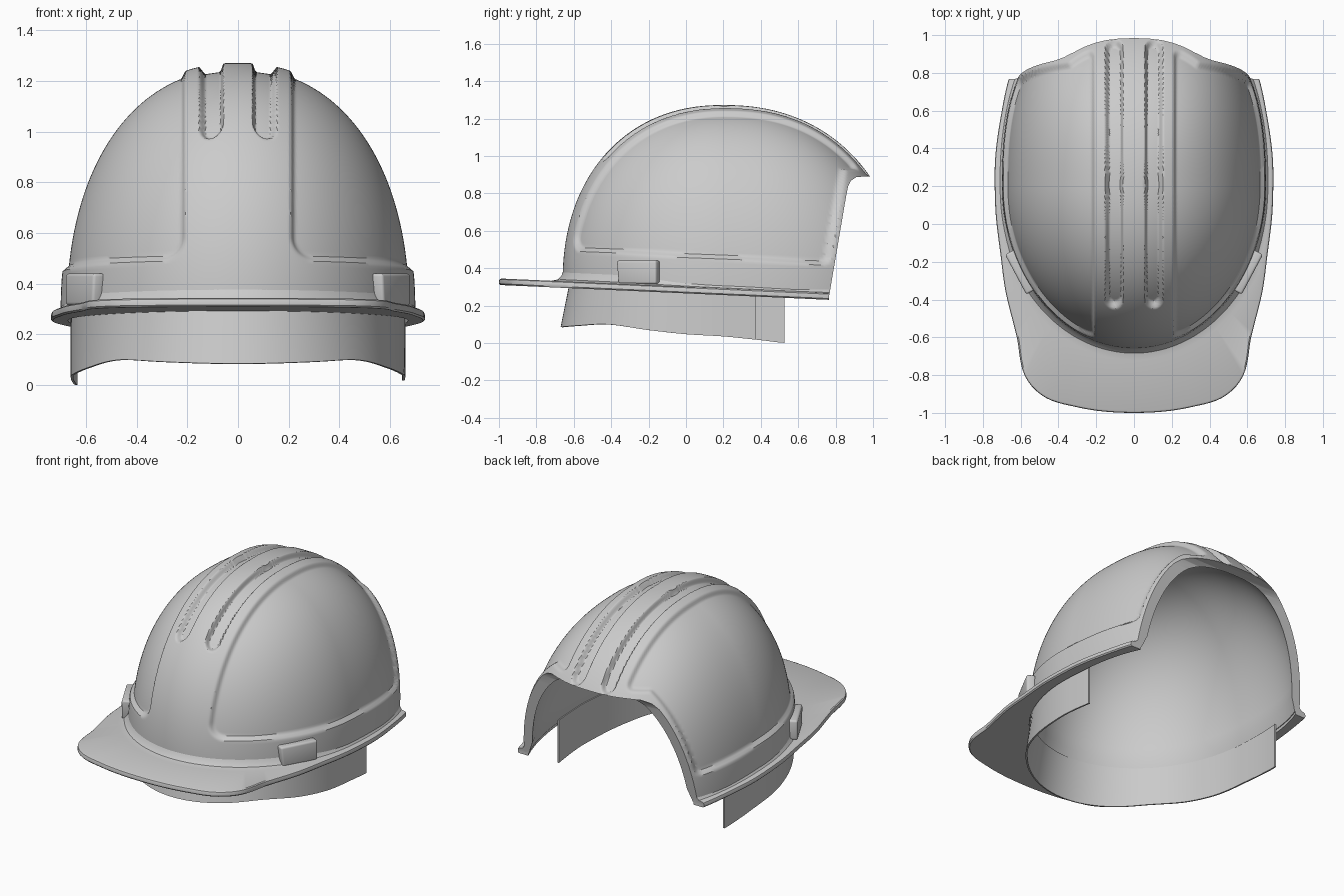
import bpy, bmesh, math
from math import sin, cos, pi, hypot, radians
from mathutils import Matrix

if "Cube" in bpy.data.objects:
    bpy.data.objects.remove(bpy.data.objects["Cube"])

CY = 0.2                      # centre of the dome in y
COLS, ROWS, INNER = 360, 140, 24


def smooth(t):
    t = max(0.0, min(1.0, t))
    return t * t * (3 - 2 * t)


def spline(table, t):
    """Smooth interpolation through (key, value) pairs."""
    n = len(table)
    i = max(k for k in range(n - 1) if table[k][0] <= t or k == 0)
    (x0, y0), (x1, y1) = table[i], table[i + 1]
    def slope(k):
        if k in (0, n - 1):
            return 0.0
        return (table[k + 1][1] - table[k - 1][1]) / (table[k + 1][0] - table[k - 1][0])
    h = x1 - x0
    s = max(0.0, min(1.0, (t - x0) / h))
    return ((2*s**3 - 3*s*s + 1) * y0 + (s**3 - 2*s*s + s) * h * slope(i)
            + (3*s*s - 2*s**3) * y1 + (s**3 - s*s) * h * slope(i + 1))


def base_radius(phi):
    """Plan outline of the shell; phi = 0 is the front."""
    front = cos(phi) > 0
    n, length = (2.0, 0.86) if front else (2.5, 0.963)
    return ((abs(sin(phi)) / 0.7) ** n + (abs(cos(phi)) / length) ** n) ** (-1 / n)


def point(phi, r, z):
    return (r * sin(phi), CY - r * cos(phi), z)


def brim_z(y):
    return 0.30 - 0.045 * y


def make(name, bm):
    bmesh.ops.recalc_face_normals(bm, faces=bm.faces)
    mesh = bpy.data.meshes.new(name)
    bm.to_mesh(mesh)
    bm.free()
    ob = bpy.data.objects.new(name, mesh)
    bpy.context.collection.objects.link(ob)
    return ob


def finish(ob, angle=35):
    bpy.ops.object.select_all(action='DESELECT')
    ob.select_set(True)
    bpy.context.view_layer.objects.active = ob
    for m in list(ob.modifiers):
        bpy.ops.object.modifier_apply(modifier=m.name)
    bpy.ops.object.shade_smooth_by_angle(angle=radians(angle))


def skin(bm, rings, closed=True, loop=False):
    """Quads between consecutive rings of vertices."""
    pairs = list(zip(rings, rings[1:])) + ([(rings[-1], rings[0])] if loop else [])
    for a, b in pairs:
        n = len(a)
        for i in range(n if closed else n - 1):
            j = (i + 1) % n
            bm.faces.new((a[i], a[j], b[j], b[i]))


def rmin(a, b, r):
    """Minimum with a rounded corner."""
    if a < r and b < r:
        return r - hypot(r - a, r - b)
    return min(a, b)


def relief(co):
    """Depth of the sunken side panels and the two top grooves."""
    x, y, z = abs(co.x), co.y, co.z
    edge = 0.765 + (z - 0.25) * 0.17
    panel = rmin(x - 0.205, z - (0.455 - 0.055 * y), 0.1)
    panel = rmin(panel, max(edge - 0.02 - y, z - 0.92), 0.05)
    depth = 0.024 * smooth(panel / 0.03)
    over = max(0.0, -0.40 - y, y - 0.93)
    groove = 0.05 - hypot(x - 0.105, over)
    if z > 0.8:
        depth += 0.034 * smooth(groove / 0.02)
    return depth


# columns are denser at front and back where the grooves run
phis = [u - 0.3 * sin(2 * u) for u in (2 * pi * i / COLS for i in range(COLS))]
E = 2 / 2.2

# shell: closed solid, outer skin and smooth inner skin
bm = bmesh.new()


def dome_ring(th, inset):
    ring = []
    for p in phis:
        r = base_radius(p)
        zb = brim_z(CY - r * cos(p)) - 0.015
        ring.append(bm.verts.new(point(p, (r - inset) * cos(th) ** E,
                                       zb + (1.272 - inset - zb) * sin(th) ** E)))
    return ring


outer = [dome_ring(pi / 2 * (1 - k / ROWS), 0) for k in range(1, ROWS + 1)]
inner = [dome_ring(pi / 2 * k / INNER, 0.06 if k else 0.035) for k in range(INNER)]
skin(bm, outer + inner)
for ring, z in ((outer[0], 1.272), (inner[-1], 1.212)):
    tip = bm.verts.new((0, CY, z))
    for i in range(COLS):
        bm.faces.new((ring[i], ring[(i + 1) % COLS], tip))
bmesh.ops.recalc_face_normals(bm, faces=bm.faces)
bm.normal_update()
moves = [(v, v.normal * relief(v.co)) for ring in outer[:-1] for v in ring]
for v, d in moves:
    v.co -= d
shell = make("shell", bm)

# brim: swept section with a fillet against the shell
outline = [(-14.4, 1.208), (0, 1.2), (14.4, 1.208), (23.2, 1.212), (30.1, 1.156),
           (37.8, 1.012), (48.2, 0.9), (63.7, 0.79), (82, 0.742), (97.7, 0.744),
           (116.2, 0.79), (131.3, 0.879), (145, 1.0), (180, 1.25)]
bm = bmesh.new()
stations = []
for i in range(240):
    p = 2 * pi * i / 240
    ang = math.degrees(min(p, 2 * pi - p))
    ri, ro = base_radius(p), spline(outline, ang)
    f = min(0.06, 0.6 * (ro - ri))
    section = [(ri - 0.03, -0.035), (ri - 0.03, 0.0), (ri - 0.006, f), (ri + 0.1 * f, 0.5 * f),
               (ri + 0.4 * f, 0.15 * f), (ri + f, 0), (ro - 0.012, 0), (ro - 0.003, -0.005),
               (ro, -0.014), (ro, -0.028), (ro - 0.007, -0.035)]
    stations.append([bm.verts.new(point(p, r, brim_z(CY - r * cos(p)) + dz))
                     for r, dz in section])
skin(bm, stations, closed=True, loop=True)
brim = make("brim", bm)

# cutter for the open back
bm = bmesh.new()
profile = [(0.762, 0.05), (0.765, 0.25), (0.857, 0.79), (0.866, 0.835), (0.882, 0.868),
           (0.91, 0.886), (0.95, 0.89), (1.8, 0.885), (1.8, 0.05)]
sides = [[bm.verts.new((x, y, z)) for y, z in profile] for x in (-1.6, 1.6)]
skin(bm, sides)
for s in sides:
    bm.faces.new(s)
cutter = make("back_cutter", bm)
cutter.hide_render = True
for ob in (shell, brim):
    m = ob.modifiers.new("open_back", 'BOOLEAN')
    m.operation, m.solver, m.object = 'DIFFERENCE', 'MANIFOLD', cutter
    finish(ob)
bpy.data.objects.remove(cutter)

# headband hanging below the brim, longer on the left
hem = [(-0.68, 0.082), (-0.55, 0.092), (-0.4, 0.1), (-0.2, 0.07), (0.0, 0.047),
       (0.2, 0.035), (0.4, 0.015), (0.55, 0.0)]
bm = bmesh.new()
rings = [[], []]
for i in range(97):
    p = radians(-117 + (117 + 104.6) * i / 96)
    r = base_radius(p) - 0.04
    y = CY - r * cos(p)
    flare = 0.05 * max(0, cos(p)) ** 2
    rings[0].append(bm.verts.new(point(p, r, brim_z(y) + 0.01)))
    rings[1].append(bm.verts.new(point(p, r + flare, spline(hem, y))))
skin(bm, rings, closed=False)
band = make("headband", bm)
m = band.modifiers.new("thickness", 'SOLIDIFY')
m.thickness = 0.01
finish(band)

# accessory clips on both sides
for s, name in ((1, "clip_right"), (-1, "clip_left")):
    bm = bmesh.new()
    bmesh.ops.create_cube(bm, size=1)
    bmesh.ops.scale(bm, vec=(0.055, 0.24, 0.125), verts=bm.verts)
    for v in bm.verts:                      # slanted front edge
        if v.co.y < 0 and v.co.z < 0:
            v.co.y += 0.012
    bmesh.ops.bevel(bm, geom=bm.edges[:], offset=0.012, segments=3,
                    profile=0.5, affect='EDGES')
    bm.transform(Matrix.Translation((s * 0.602, -0.255, 0.378))
                 @ Matrix.Rotation(-s * radians(28), 4, 'Z'))
    finish(make(name, bm))
